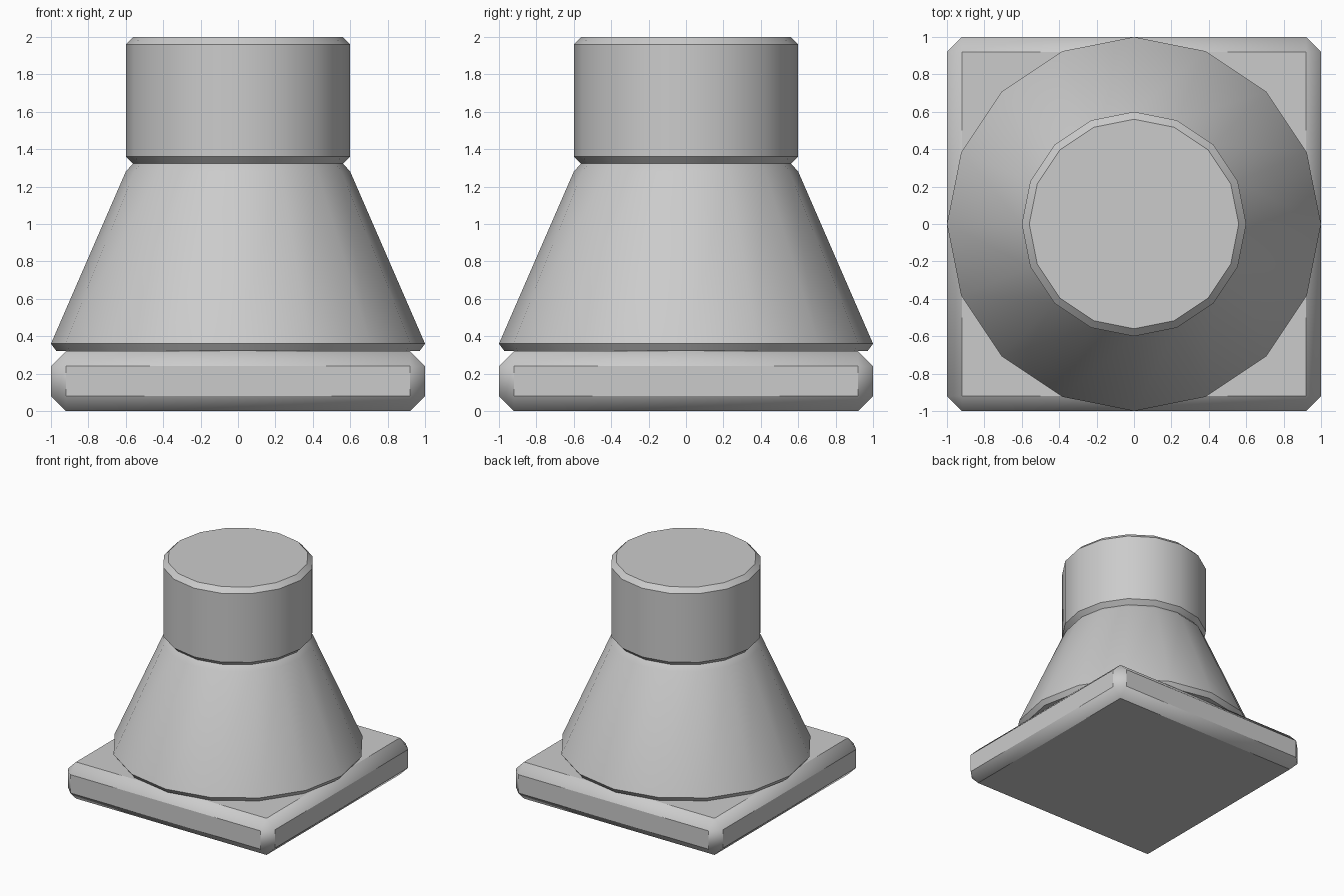
import bpy, bmesh, math

if "Cube" in bpy.data.objects:
    bpy.data.objects.remove(bpy.data.objects["Cube"])


def finish(name, bm):
    """Turn a bmesh into an object with smooth shading and crisp chamfers."""
    bmesh.ops.recalc_face_normals(bm, faces=bm.faces)
    mesh = bpy.data.meshes.new(name)
    bm.to_mesh(mesh)
    bm.free()
    obj = bpy.data.objects.new(name, mesh)
    bpy.context.collection.objects.link(obj)
    bpy.ops.object.select_all(action='DESELECT')
    obj.select_set(True)
    bpy.context.view_layer.objects.active = obj
    bpy.ops.object.shade_smooth_by_angle(angle=math.radians(40))
    return obj


def turned(name, profile, sides=16):
    """Revolve a (radius, height) profile around z and cap both ends."""
    bm = bmesh.new()
    angles = [2 * math.pi * i / sides for i in range(sides)]
    rings = [[bm.verts.new((r * math.cos(a), r * math.sin(a), z)) for a in angles]
             for r, z in profile]
    for low, high in zip(rings, rings[1:]):
        for i in range(sides):
            j = (i + 1) % sides
            bm.faces.new((low[i], low[j], high[j], high[i]))
    bm.faces.new(rings[0])
    bm.faces.new(rings[-1])
    return finish(name, bm)


# Square base plate with chamfered edges
bm = bmesh.new()
bmesh.ops.create_cube(bm, size=1)
bmesh.ops.scale(bm, vec=(2, 2, 0.32), verts=bm.verts)
bmesh.ops.translate(bm, vec=(0, 0, 0.16), verts=bm.verts)
bmesh.ops.bevel(bm, geom=bm.edges[:], offset=0.08, segments=1,
                affect='EDGES', profile=0.5)
finish("base_plate", bm)

# Tapered body
turned("tapered_body", [(0.97, 0.32), (1.0, 0.36), (0.6, 1.28), (0.56, 1.325)])

# Cylindrical top
turned("top_cylinder", [(0.56, 1.32), (0.6, 1.36), (0.6, 1.96), (0.56, 2.0)])
